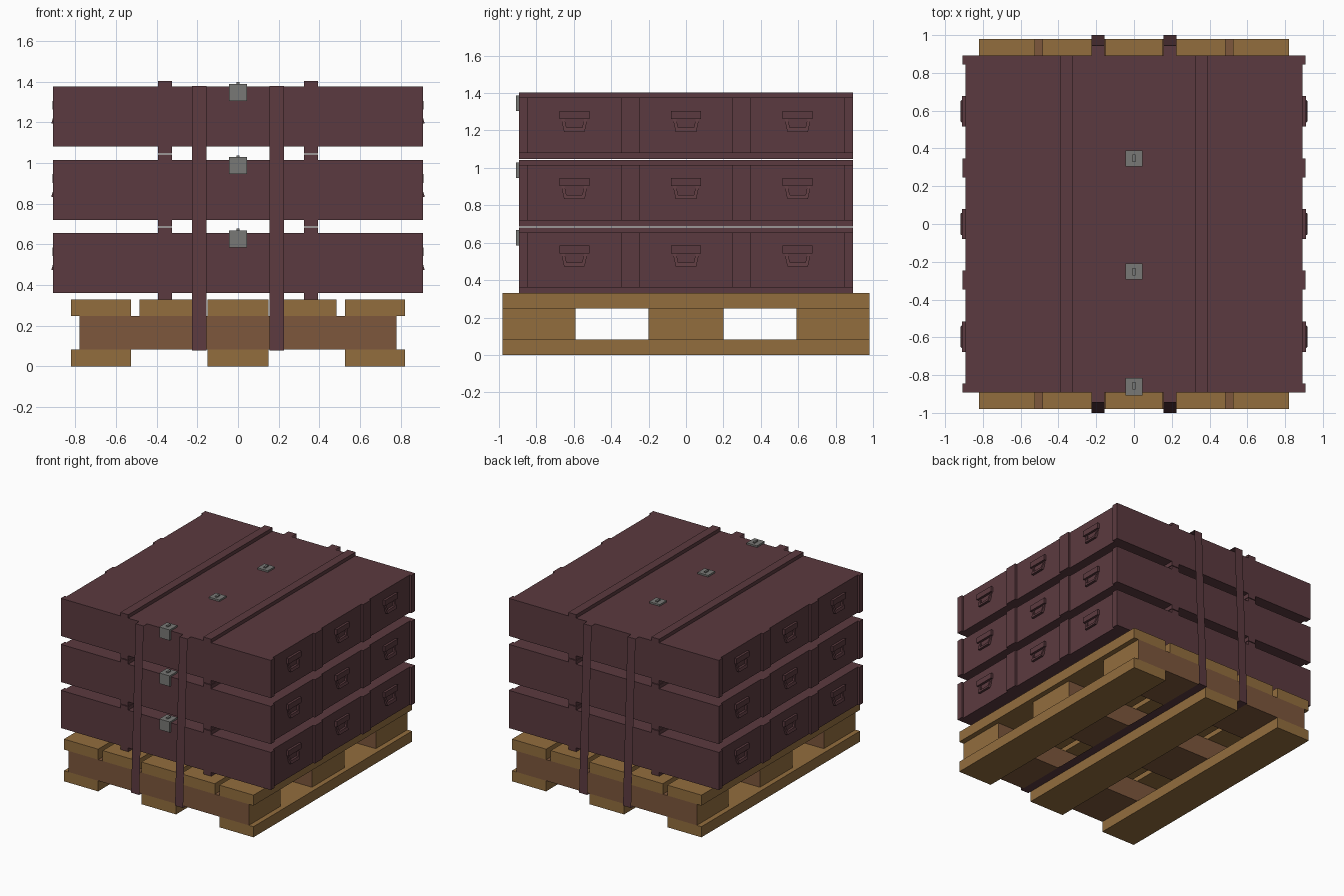
import bpy, bmesh
from mathutils import Vector

if "Cube" in bpy.data.objects:
    bpy.data.objects.remove(bpy.data.objects["Cube"])


def material(name, color):
    m = bpy.data.materials.new(name)
    m.diffuse_color = (*color, 1)
    m.use_nodes = True
    m.node_tree.nodes["Principled BSDF"].inputs["Base Color"].default_value = m.diffuse_color
    return m


MAROON = material("maroon_paint", (0.105, 0.042, 0.050))
TAN = material("tan_wood", (0.29, 0.155, 0.048))
BROWN = material("brown_wood", (0.205, 0.095, 0.045))
STEEL = material("grey_metal", (0.19, 0.19, 0.18))


def finish(name, bm, *mats):
    mesh = bpy.data.meshes.new(name)
    bm.normal_update()
    bm.to_mesh(mesh)
    bm.free()
    obj = bpy.data.objects.new(name, mesh)
    bpy.context.collection.objects.link(obj)
    for m in mats:
        mesh.materials.append(m)
    return obj


def add_box(bm, x0, x1, y0, y1, z0, z1):
    verts = bmesh.ops.create_cube(bm, size=1)["verts"]
    mid = Vector((x0 + x1, y0 + y1, z0 + z1)) / 2
    size = Vector((x1 - x0, y1 - y0, z1 - z0))
    for v in verts:
        v.co = mid + v.co * size


def boxes(name, mat, *dims):
    bm = bmesh.new()
    for d in dims:
        add_box(bm, *d)
    return finish(name, bm, mat)


def mirror_x(obj):
    mod = obj.modifiers.new("mirror", "MIRROR")
    mod.use_axis[0] = True


# Pallet boards, running front to back
for i, (a, b) in enumerate([(-.82, -.525), (-.15, .15), (.525, .82)]):
    boxes(f"pallet_bottom_board_{i}", TAN, (a, b, -.98, .98, 0, .083))
for i, (a, b) in enumerate([(-.82, -.525), (-.485, -.19), (-.15, .15), (.19, .485), (.525, .82)]):
    boxes(f"pallet_top_board_{i}", TAN, (a, b, -.98, .98, .248, .33))

# Pallet cross beams, lighter on their end grain
for i, (a, b) in enumerate([(-.98, -.59), (-.2, .2), (.59, .98)]):
    beam = boxes(f"pallet_beam_{i}", BROWN, (-.78, .78, a, b, .083, .248))
    beam.data.materials.append(TAN)
    for p in beam.data.polygons:
        if abs(p.normal.x) > .9:
            p.material_index = 1


def handle(name, y, top):
    bm = bmesh.new()
    # mounting plate
    add_box(bm, .885, .911, y - .08, y + .08, top - .113, top - .07)
    # U-shaped grip, leaning outward at the bottom
    outline = [(-.07, -.113), (-.055, -.182), (.055, -.182), (.07, -.113),
               (.052, -.113), (.042, -.16), (-.042, -.16), (-.052, -.113)]

    def ring(depth):
        return [bm.verts.new((.897 + (-.113 - dz) * .3 - depth, y + dy, top + dz))
                for dy, dz in outline]
    front, back = ring(0), ring(.018)
    for r in (front, back):
        for q in ((0, 1, 6, 7), (1, 2, 5, 6), (2, 3, 4, 5)):
            bm.faces.new([r[k] for k in q])
    for k in range(8):
        n = (k + 1) % 8
        bm.faces.new((front[k], front[n], back[n], back[k]))
    bmesh.ops.recalc_face_normals(bm, faces=bm.faces)
    mirror_x(finish(name, bm, MAROON))


# Three stacked cases
for n, top in enumerate((.655, 1.015, 1.375)):
    bottom = top - .295
    boxes(f"case_{n}_body", MAROON, (-.893, .893, -.893, .893, bottom, top))

    # end ribs
    ribs = [(-.893, -.845), (-.347, -.247), (.247, .347), (.845, .893)]
    mirror_x(boxes(f"case_{n}_end_ribs", MAROON,
                   *[(.885, .909, a, b, bottom, top) for a, b in ribs]))

    # runners above and below the case
    mirror_x(boxes(f"case_{n}_runners", MAROON,
                   (.325, .393, -.893, .893, bottom - .0325, bottom),
                   (.325, .393, -.893, .893, top, top + .0275)))

    # grips on both ends
    for k, y in enumerate((-.597, 0, .597)):
        handle(f"case_{n}_handle_{k}", y, top)

    # lid latches: front one wraps the edge, the others lie flat
    for k, y in enumerate((-.857, -.252, .347)):
        parts = [(-.045, .045, y - .043, y + .043, top, top + .013),
                 (-.008, .008, y - .02, y + .02, top + .013, top + .022)]
        if k == 0:
            parts.append((-.045, .045, -.909, -.893, top - .07, top + .013))
        boxes(f"case_{n}_latch_{k}", STEEL, *parts)

# Tie-down straps, thin closed loops around load and pallet
for side, x in (("left", -.19), ("right", .19)):
    bm = bmesh.new()
    path = [(-.945, 1.379), (.945, 1.379), (1, .078), (-1, .078)]
    a = [bm.verts.new((x - .035, y, z)) for y, z in path]
    b = [bm.verts.new((x + .035, y, z)) for y, z in path]
    for k in range(4):
        n = (k + 1) % 4
        bm.faces.new((a[k], b[k], b[n], a[n]))
    finish(f"strap_{side}", bm, MAROON)
